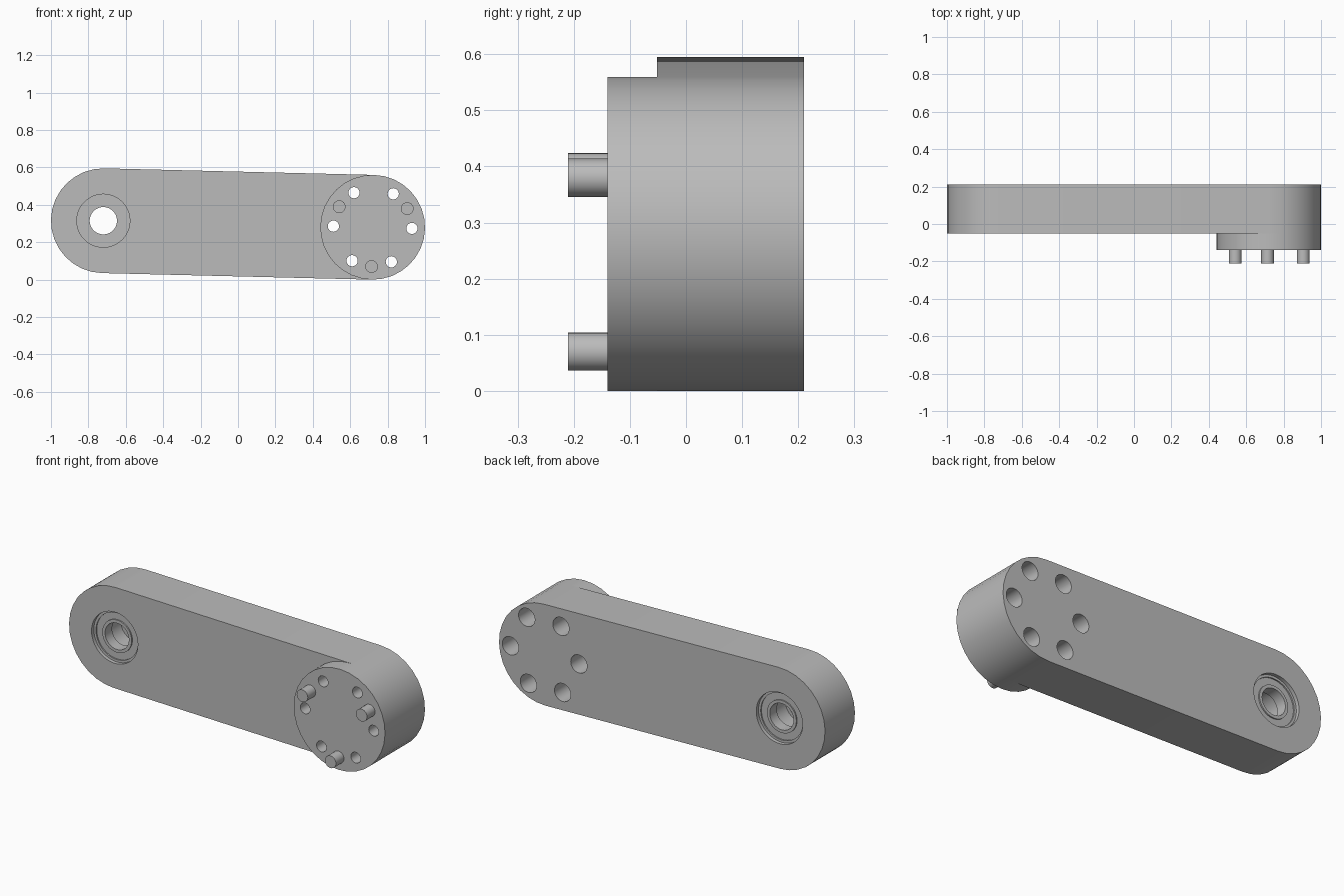
import bpy, bmesh, math
from mathutils import Matrix, Vector

cube = bpy.data.objects.get("Cube")
if cube:
    bpy.data.objects.remove(cube, do_unlink=True)

grey = bpy.data.materials.new("plain grey")
grey.use_nodes = True
COLOUR = (0.5, 0.5, 0.5, 1)
grey.diffuse_color = COLOUR
grey.node_tree.nodes["Principled BSDF"].inputs["Base Color"].default_value = COLOUR

R = 0.28                                  # radius of both rounded ends
BOSS = Vector((0.72, 0.28))               # end centres in x, z
HUB = Vector((-0.72, 0.315))
BACK, ARM_FRONT, BOSS_FRONT, PIN_FRONT = 0.21, -0.052, -0.14, -0.21
BOLT_CIRCLE = 0.21
PHASE = math.radians(-1.6)


def arc(centre, radius, start=0, sweep=math.tau, steps=32):
    count = steps if sweep == math.tau else steps + 1
    return [centre + radius * Vector((math.cos(start + sweep * i / steps),
                                      math.sin(start + sweep * i / steps)))
            for i in range(count)]


def on_bolt_circle(angle):
    return BOSS + BOLT_CIRCLE * Vector((math.cos(angle), math.sin(angle)))


def finish(name, bm):
    bmesh.ops.remove_doubles(bm, verts=bm.verts, dist=1e-5)
    bmesh.ops.recalc_face_normals(bm, faces=bm.faces)
    mesh = bpy.data.meshes.new(name)
    bm.to_mesh(mesh)
    bm.free()
    mesh.materials.append(grey)
    obj = bpy.data.objects.new(name, mesh)
    bpy.context.collection.objects.link(obj)
    bpy.ops.object.select_all(action='DESELECT')
    obj.select_set(True)
    bpy.context.view_layer.objects.active = obj
    bpy.ops.object.shade_smooth_by_angle(angle=math.radians(30))
    return obj


def plate(name, loops, y0, y1):
    """Extrude an outline with holes (loops in x, z) from y0 to y1."""
    curve = bpy.data.curves.new(name + "_outline", 'CURVE')
    curve.dimensions = '2D'
    curve.fill_mode = 'BOTH'
    curve.extrude = (y1 - y0) / 2
    for loop in loops:
        spline = curve.splines.new('POLY')
        spline.points.add(len(loop) - 1)
        for point, p in zip(spline.points, loop):
            point.co = (p.x, p.y, 0, 1)
        spline.use_cyclic_u = True
    helper = bpy.data.objects.new(name + "_outline", curve)
    bpy.context.collection.objects.link(helper)
    bpy.context.view_layer.update()
    flat = bpy.data.meshes.new_from_object(
        helper.evaluated_get(bpy.context.evaluated_depsgraph_get()))
    bm = bmesh.new()
    bm.from_mesh(flat)
    bpy.data.objects.remove(helper)
    bpy.data.curves.remove(curve)
    bpy.data.meshes.remove(flat)
    bm.transform(Matrix.Translation((0, (y0 + y1) / 2, 0))
                 @ Matrix.Rotation(math.pi / 2, 4, 'X'))
    return finish(name, bm)


def ring(name, profile, centre, y, steps=48):
    """Spin a closed (radius, y) profile about an axis along y."""
    bm = bmesh.new()
    verts = [bm.verts.new((r, d, 0)) for r, d in profile]
    edges = [bm.edges.new((verts[i - 1], verts[i])) for i in range(len(verts))]
    bmesh.ops.spin(bm, geom=verts + edges, cent=(0, 0, 0), axis=(0, 1, 0),
                   angle=math.tau, steps=steps)
    bm.transform(Matrix.Translation((centre.x, y, centre.y)))
    return finish(name, bm)


bolt_angles = [PHASE + i * math.tau / 6 for i in range(6)]

# Arm: two round ends joined by tangents, with bearing seat and bolt head bores
along = BOSS - HUB
tilt = math.atan2(along.y, along.x)
outline = (arc(BOSS, R, tilt - math.pi / 2, math.pi, 16)
           + arc(HUB, R, tilt + math.pi / 2, math.pi, 16))
SEAT = 0.142
plate("arm", [outline, arc(HUB, SEAT, steps=48)]
      + [arc(on_bolt_circle(a), 0.05) for a in bolt_angles], ARM_FRONT, BACK)

# Boss: round flange with the narrower bolt holes
plate("boss", [arc(BOSS, R, tilt - math.pi / 2)]
      + [arc(on_bolt_circle(a), 0.03, steps=24) for a in bolt_angles],
      BOSS_FRONT, ARM_FRONT)

# Drive pins between the bolts
for i in range(3):
    angle = PHASE + math.radians(30 + 120 * i)
    plate(f"drive_pin_{i + 1}", [arc(on_bolt_circle(angle), 0.034, steps=24)],
          PIN_FRONT, BOSS_FRONT)

# Bearing: recessed races and shields on both sides, wider cavity between
half = (BACK - ARM_FRONT) / 2
face, shield = half - 0.02, half - 0.027
side = [(SEAT, face), (0.129, face), (0.129, shield), (0.09, shield),
        (0.09, face), (0.073, face), (0.073, 0.05), (0.09, 0.05)]
ring("bearing", side + [(r, -d) for r, d in reversed(side)],
     HUB, (BACK + ARM_FRONT) / 2)
